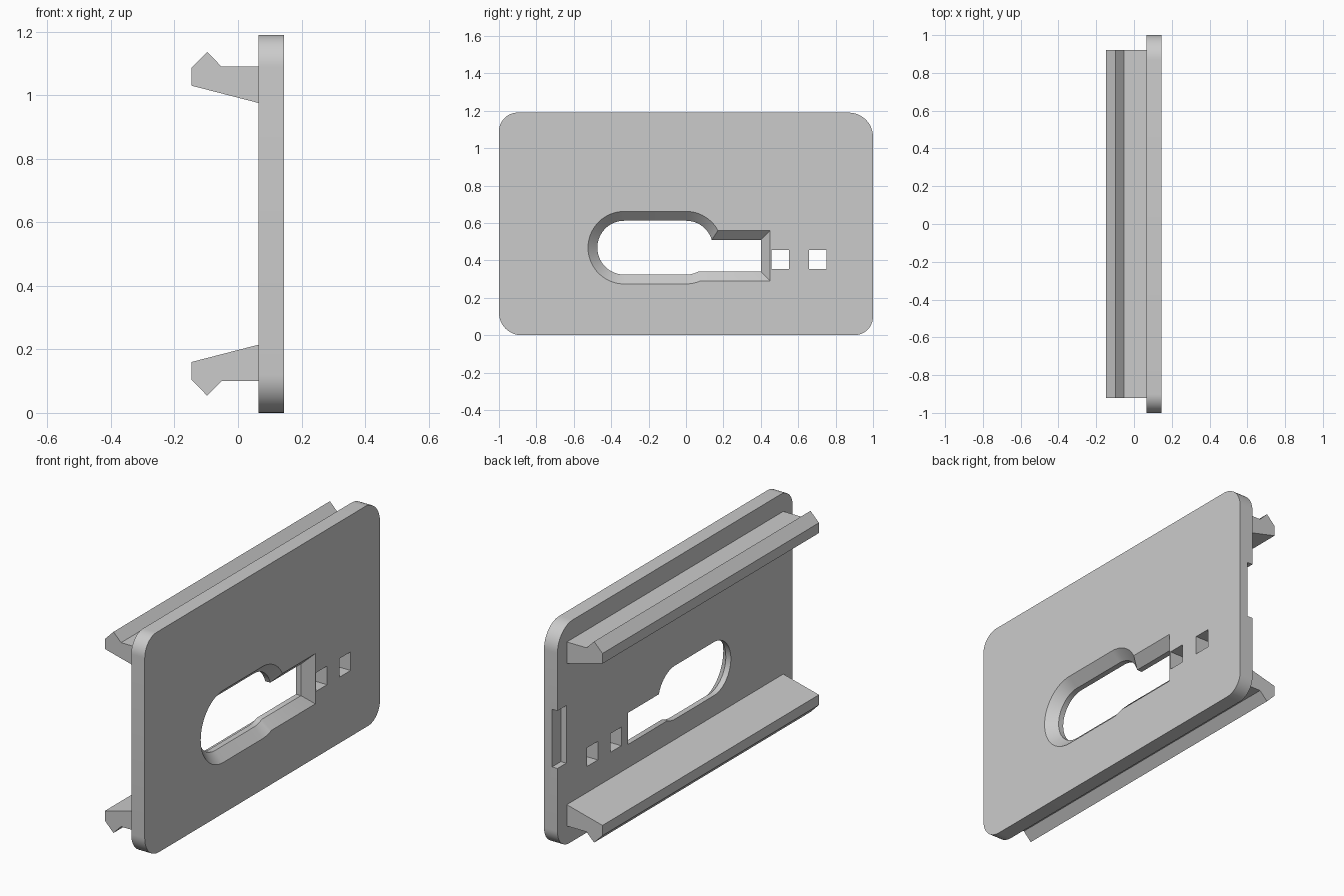
import bpy, bmesh
from math import sin, cos, asin, radians, sqrt

cube = bpy.data.objects.get("Cube")
if cube:
    bpy.data.objects.remove(cube, do_unlink=True)

grey = bpy.data.materials.new("plain_grey")
grey.use_nodes = True
grey.diffuse_color = (0.6, 0.6, 0.6, 1)
grey.node_tree.nodes["Principled BSDF"].inputs["Base Color"].default_value = (0.6, 0.6, 0.6, 1)

HEIGHT = 1.19
BACK, FRONT = 0.065, 0.145      # plate thickness along x


def loft(name, rings):
    """Solid skinned through closed rings of equal point count."""
    bm = bmesh.new()
    loops = [[bm.verts.new(p) for p in ring] for ring in rings]
    n = len(loops[0])
    for a, b in zip(loops, loops[1:]):
        for i in range(n):
            j = (i + 1) % n
            bm.faces.new((a[i], a[j], b[j], b[i]))
    bm.faces.new(loops[0][::-1])
    bm.faces.new(loops[-1])
    bmesh.ops.recalc_face_normals(bm, faces=bm.faces)
    mesh = bpy.data.meshes.new(name)
    bm.to_mesh(mesh)
    bm.free()
    mesh.materials.append(grey)
    obj = bpy.data.objects.new(name, mesh)
    bpy.context.collection.objects.link(obj)
    return obj


def arc(cy, cz, r, start, end, steps):
    angles = [radians(start + (end - start) * i / steps) for i in range(steps + 1)]
    return [(cy + r * cos(a), cz + r * sin(a)) for a in angles]


def at_x(x, outline):
    return [(x, y, z) for y, z in outline]


def box(name, x, y, z):
    outline = [(y[0], z[0]), (y[1], z[0]), (y[1], z[1]), (y[0], z[1])]
    return loft(name, [at_x(v, outline) for v in x])


def select(obj):
    bpy.ops.object.select_all(action='DESELECT')
    obj.select_set(True)
    bpy.context.view_layer.objects.active = obj


def cut(obj, cutter):
    mod = obj.modifiers.new("cut", 'BOOLEAN')
    mod.operation = 'DIFFERENCE'
    mod.solver = 'EXACT'
    mod.object = cutter
    select(obj)
    bpy.ops.object.modifier_apply(modifier=mod.name)
    bpy.data.objects.remove(cutter, do_unlink=True)


def keyhole(grow):
    """Slot with a rounded end and a narrower square tail, grown outwards."""
    cz, r = 0.468, 0.144 + grow
    top, bottom, end = 0.51 + grow, 0.34 - grow, 0.40 + grow
    upper = asin((top - cz) / r) * 57.29578
    lower = asin((bottom - cz) / r) * 57.29578
    return (arc(0, cz, r, upper, 90, 14) + arc(-0.33, cz, r, 90, 270, 32)
            + arc(0, cz, r, -90, lower, 6) + [(end, bottom), (end, top)])


# Rounded plate
corners = [(1, 1, 0.13, 0), (-1, 1, 0.10, 90), (-1, -1, 0.12, 180), (1, -1, 0.10, 270)]
outline = []
for sy, sz, r, a in corners:
    cz = HEIGHT - r if sz > 0 else r
    outline += arc(sy * (1 - r), cz, r, a, a + 90, 12)
plate = loft("plate", [at_x(BACK, outline), at_x(FRONT, outline)])

# Keyhole opening, straight at the back and flared at the front
cut(plate, loft("keyhole_cutter", [at_x(0, keyhole(0)), at_x(0.095, keyhole(0)),
                                   at_x(FRONT, keyhole(0.05)), at_x(0.165, keyhole(0.05))]))

# Two small square holes
for y in (0.457, 0.657):
    cut(plate, box("square_cutter", (0, 0.2), (y, y + 0.093), (0.355, 0.455)))

# Latch notch in the rear edge
cut(plate, box("notch_cutter", (0, 0.097), (0.925, 1.1), (0.44, 0.75)))
select(plate)
bpy.ops.object.shade_smooth_by_angle(angle=radians(25))

# Hooked rails along the top and bottom
hook = [(0.07, 1.09), (-0.052, 1.09), (-0.097, 1.136), (-0.147, 1.085),
        (-0.147, 1.03), (0.07, 0.974)]
for name, mirrored in (("upper_rail", False), ("lower_rail", True)):
    profile = [(x, HEIGHT - z if mirrored else z) for x, z in hook]
    loft(name, [[(x, y, z) for x, z in profile] for y in (-0.92, 0.92)])
